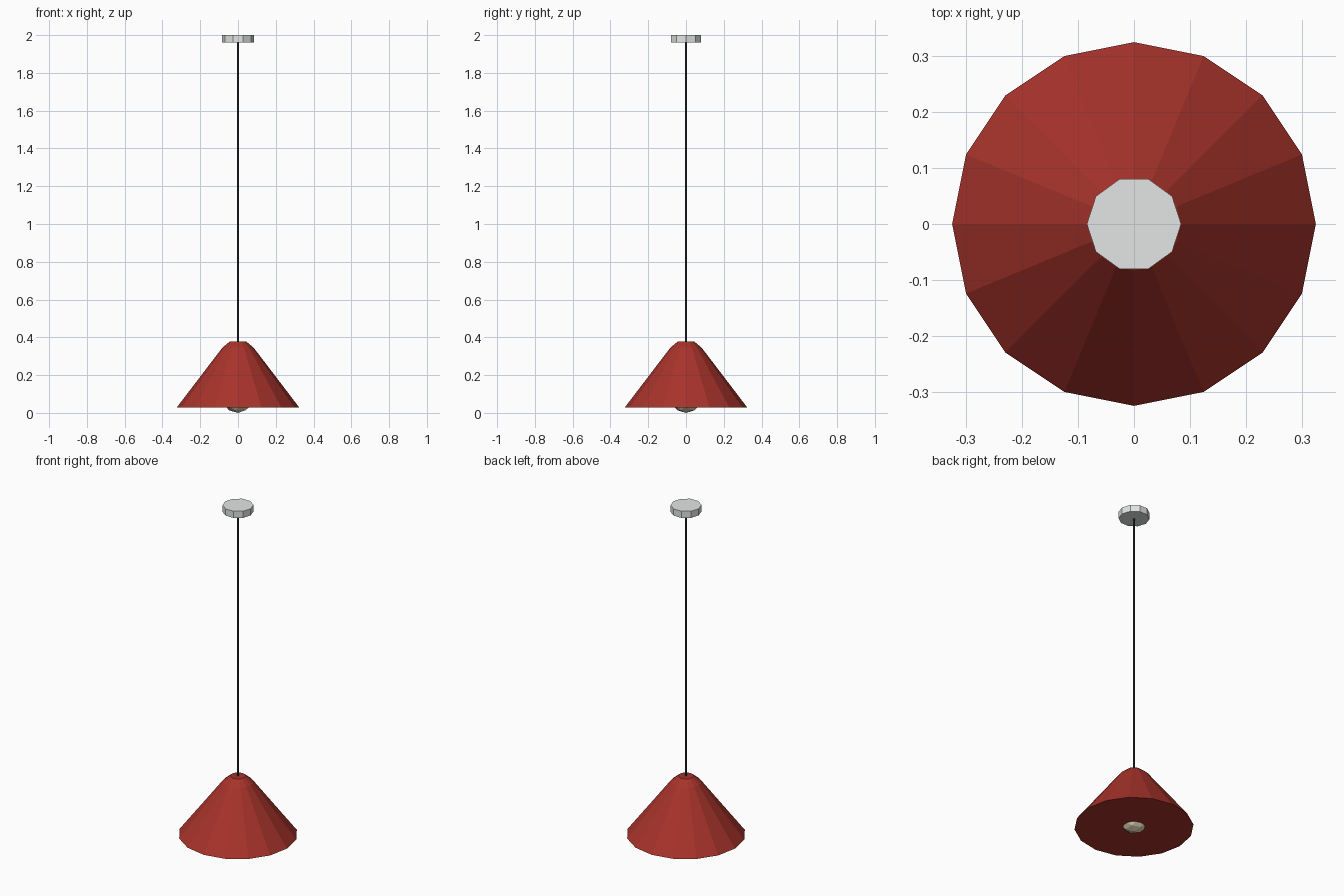
import bpy, bmesh, math

if "Cube" in bpy.data.objects:
    bpy.data.objects.remove(bpy.data.objects["Cube"])


def material(name, rgb):
    m = bpy.data.materials.new(name)
    m.diffuse_color = (*rgb, 1.0)
    m.use_nodes = True
    m.node_tree.nodes["Principled BSDF"].inputs["Base Color"].default_value = m.diffuse_color
    return m


def finish(name, bm, mat):
    """Store the bmesh as a named, coloured object."""
    bmesh.ops.recalc_face_normals(bm, faces=bm.faces[:])
    me = bpy.data.meshes.new(name)
    bm.to_mesh(me)
    bm.free()
    me.materials.append(mat)
    ob = bpy.data.objects.new(name, me)
    bpy.context.collection.objects.link(ob)
    return ob


def lathe(name, profile, sides, mat):
    """Turn (radius, z) points, listed bottom to top, into a closed flat-faced solid."""
    bm = bmesh.new()
    rings = [[bm.verts.new((r * math.cos(math.tau * i / sides),
                            r * math.sin(math.tau * i / sides), z))
              for i in range(sides)] for r, z in profile]
    for low, high in zip(rings, rings[1:]):
        for i in range(sides):
            j = (i + 1) % sides
            bm.faces.new((low[i], low[j], high[j], high[i]))
    bm.faces.new(rings[0][::-1])
    bm.faces.new(rings[-1])
    return finish(name, bm, mat)


red = material("shade red", (0.39, 0.033, 0.024))
grey = material("canopy grey", (0.77, 0.79, 0.78))
black = material("cord charcoal", (0.042, 0.042, 0.045))
cream = material("bulb cream", (0.90, 0.79, 0.55))

# Conical shade with a chamfered crown and a closed underside
lathe("lamp_shade", [(0.324, 0.029), (0.083, 0.345), (0.042, 0.379)], 16, red)

# Faceted bulb, mostly hidden in the shade with its tip showing below
bm = bmesh.new()
bmesh.ops.create_icosphere(bm, subdivisions=2, radius=0.088)
bmesh.ops.translate(bm, verts=bm.verts[:], vec=(0, 0, 0.088))
finish("bulb", bm, cream)

# Hanging cord
lathe("cord", [(0.006, 0.36), (0.006, 1.97)], 6, black)

# Ceiling canopy
lathe("ceiling_canopy", [(0.084, 1.96), (0.084, 2.0)], 10, grey)
